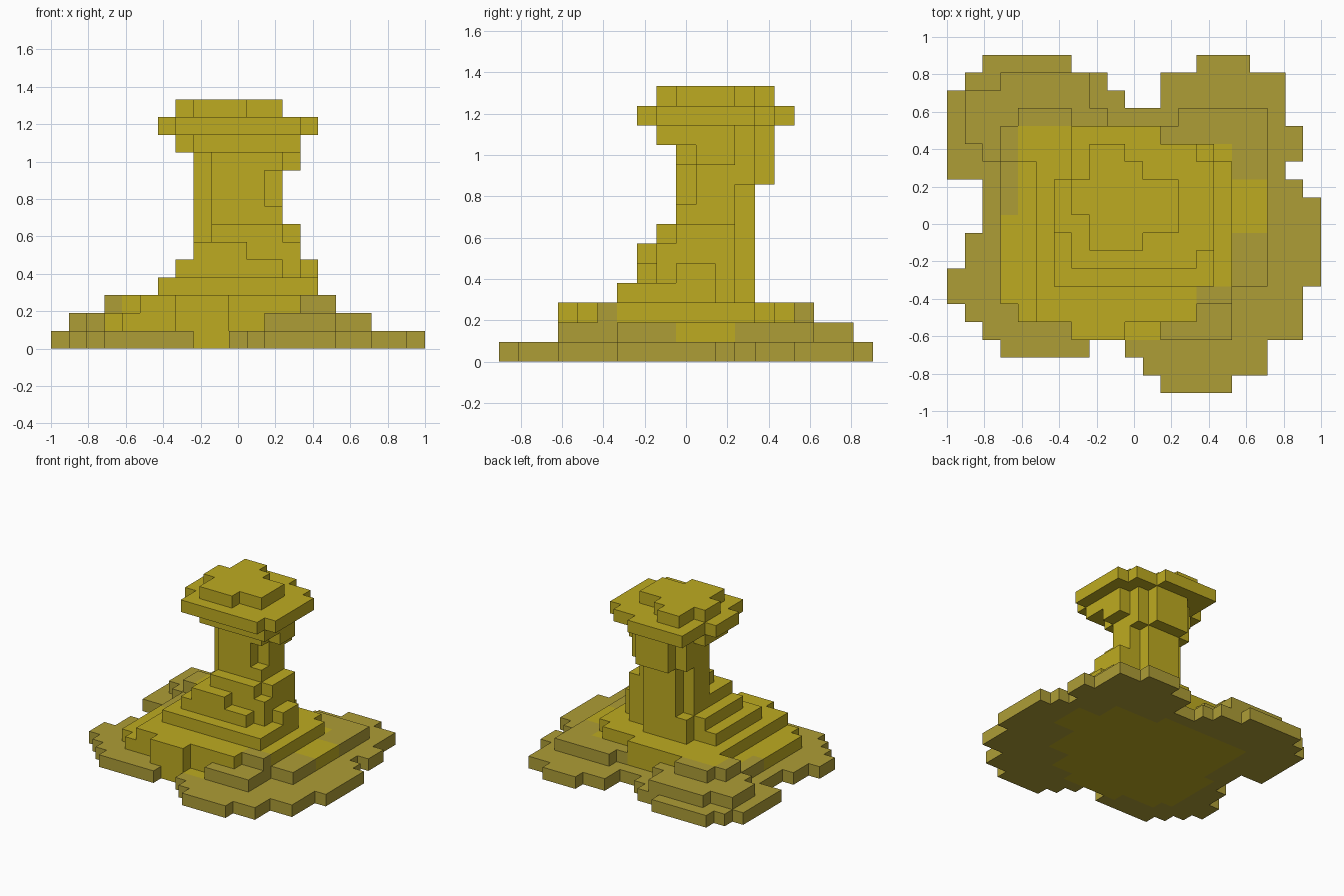
import bpy, bmesh
from mathutils import Vector

if "Cube" in bpy.data.objects:
    bpy.data.objects.remove(bpy.data.objects["Cube"], do_unlink=True)

S = 2 / 21            # block size
NX, NY = 21, 19       # grid width and depth


def make_material(name, rgb):
    mat = bpy.data.materials.new(name)
    mat.use_nodes = True
    mat.diffuse_color = (*rgb, 1)
    bsdf = mat.node_tree.nodes["Principled BSDF"]
    bsdf.inputs["Base Color"].default_value = (*rgb, 1)
    bsdf.inputs["Roughness"].default_value = 0.9
    return mat


BRIGHT = make_material("bright_ochre", (0.515, 0.407, 0.015))
DULL = make_material("dull_ochre", (0.423, 0.337, 0.037))

# Each part: (first layer, last layer + 1, [(x0, x1, y0, y1), ...]) in blocks
BASE = [
    (0, 1, [(2, 19, 3, 16), (2, 7, 16, 19), (14, 17, 16, 19), (1, 9, 16, 18),
            (12, 19, 16, 18), (0, 10, 16, 17), (0, 2, 12, 17), (19, 20, 13, 15),
            (19, 20, 3, 12), (20, 21, 6, 11), (1, 2, 4, 9), (0, 1, 5, 7),
            (3, 8, 2, 3), (10, 18, 2, 3), (11, 18, 1, 2), (12, 16, 0, 1)]),
]
TERRACES = [
    (1, 2, [(3, 18, 6, 15), (2, 3, 13, 17), (1, 2, 14, 17), (3, 8, 15, 18),
            (8, 9, 15, 16), (13, 18, 15, 16), (3, 16, 5, 6), (4, 16, 4, 5),
            (7, 10, 3, 4), (12, 16, 3, 4)]),
    (2, 3, [(5, 16, 5, 13), (3, 15, 13, 14), (3, 12, 14, 15), (4, 7, 15, 16),
            (5, 14, 4, 5), (7, 10, 3, 4)]),
]
MOUND = [
    (3, 4, [(6, 15, 6, 11), (6, 14, 11, 12), (8, 12, 12, 13)]),
    (4, 5, [(7, 13, 7, 8), (7, 14, 8, 12), (14, 15, 9, 11), (8, 12, 12, 13)]),
    (5, 6, [(8, 11, 7, 8), (8, 14, 8, 12), (9, 12, 12, 13)]),
    (6, 7, [(9, 13, 8, 9), (9, 14, 9, 12), (8, 9, 10, 12), (9, 12, 12, 13)]),
]
TRUNK = [
    (7, 8, [(9, 13, 9, 10), (8, 13, 10, 12), (9, 12, 12, 13)]),
    (8, 9, [(9, 12, 9, 10), (8, 13, 10, 12), (9, 12, 12, 13)]),
    (9, 10, [(9, 12, 9, 10), (8, 13, 10, 13), (9, 12, 13, 14)]),
]
CAP = [
    (10, 11, [(9, 13, 9, 10), (8, 14, 10, 12), (8, 13, 12, 13), (9, 12, 13, 14)]),
    (11, 12, [(8, 14, 8, 12), (7, 8, 9, 12), (8, 13, 12, 13), (9, 12, 13, 14)]),
    (12, 13, [(7, 14, 7, 8), (7, 15, 8, 13), (6, 7, 9, 12), (7, 14, 13, 14),
              (7, 12, 14, 15)]),
    (13, 14, [(8, 11, 8, 9), (8, 13, 9, 12), (7, 8, 10, 12), (8, 11, 12, 13),
              (8, 10, 13, 14)]),
]
PARTS = {"base_slab": BASE, "terraces": TERRACES, "mound": MOUND,
         "trunk": TRUNK, "cap": CAP}

# Footprint of the bright patch on the lower layers
BRIGHT_PATCH = [(4, 12, 4, 15), (12, 14, 4, 14), (14, 16, 6, 14), (16, 18, 9, 12),
                (3, 4, 5, 10), (7, 12, 3, 4)]


def inside(rects, x, y):
    return any(a <= x < b and c <= y < d for a, b, c, d in rects)


def blocks(layers):
    return {(x, y, z) for z0, z1, rects in layers for z in range(z0, z1)
            for x in range(NX) for y in range(NY) if inside(rects, x, y)}


SOLID = set().union(*(blocks(p) for p in PARTS.values()))


def is_dull(x, y, z):
    return z < 3 and not inside(BRIGHT_PATCH, x, y)


def build(name, layers):
    bm = bmesh.new()
    for cell in blocks(layers):
        centre = Vector(cell) + Vector((0.5, 0.5, 0.5))
        for axis in range(3):
            for sign in (-1, 1):
                near = list(cell)
                near[axis] += sign
                if tuple(near) in SOLID:
                    continue
                # exposed side of a block
                n, u, v = Vector(), Vector(), Vector()
                n[axis] = sign / 2
                u[(axis + 1) % 3] = 0.5
                v[(axis + 2) % 3] = 0.5 * sign
                corners = [centre + n + i * u + j * v
                           for i, j in ((-1, -1), (1, -1), (1, 1), (-1, 1))]
                face = bm.faces.new([bm.verts.new(
                    ((p.x - NX / 2) * S, (p.y - NY / 2) * S, p.z * S)) for p in corners])
                face.material_index = int(is_dull(*cell))
    bmesh.ops.remove_doubles(bm, verts=bm.verts, dist=S / 100)
    # merge flat areas of one colour
    bmesh.ops.dissolve_limit(bm, angle_limit=0.01, verts=bm.verts, edges=bm.edges,
                             delimit={'MATERIAL'})
    mesh = bpy.data.meshes.new(name)
    bm.to_mesh(mesh)
    bm.free()
    mesh.materials.append(BRIGHT)
    mesh.materials.append(DULL)
    bpy.context.collection.objects.link(bpy.data.objects.new(name, mesh))


for part_name, part_layers in PARTS.items():
    build(part_name, part_layers)
